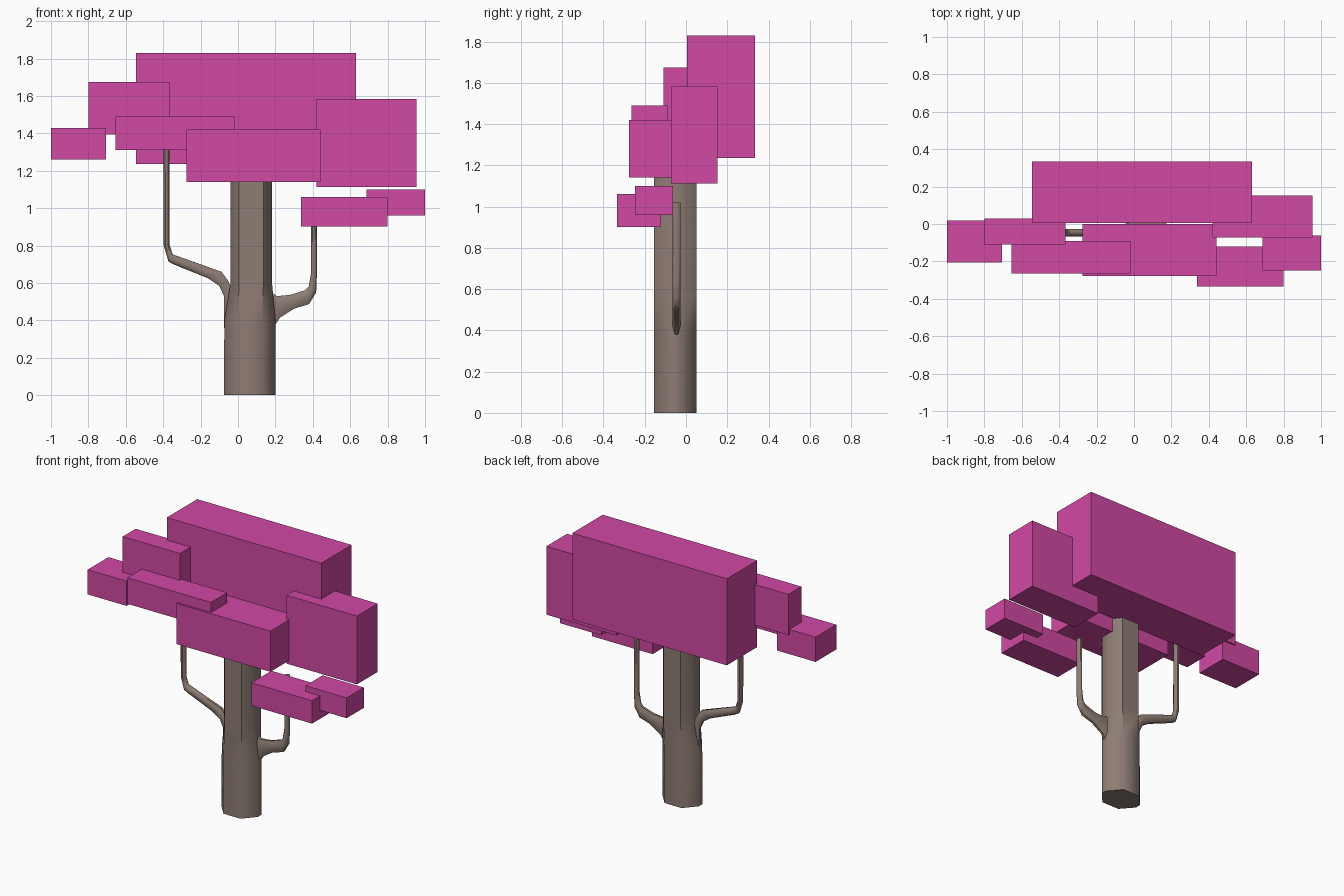
import bpy, bmesh, math

if "Cube" in bpy.data.objects:
    bpy.data.objects.remove(bpy.data.objects["Cube"])


def material(name, color):
    m = bpy.data.materials.new(name)
    m.diffuse_color = color
    m.use_nodes = True
    m.node_tree.nodes["Principled BSDF"].inputs["Base Color"].default_value = m.diffuse_color
    return m


bark = material("bark", (0.27, 0.205, 0.175, 1))
leaf = material("leaf", (0.64, 0.065, 0.37, 1))


def loft(name, rings):
    """Skin a list of equal-length point rings into a capped, smooth-edged tube."""
    bm = bmesh.new()
    loops = [[bm.verts.new(p) for p in ring] for ring in rings]
    n = len(loops[0])
    for a, b in zip(loops, loops[1:]):
        for i in range(n):
            j = (i + 1) % n
            bm.faces.new((a[i], a[j], b[j], b[i]))
    bm.faces.new(loops[0])
    bm.faces.new(loops[-1])
    bmesh.ops.recalc_face_normals(bm, faces=bm.faces)
    mesh = bpy.data.meshes.new(name)
    bm.to_mesh(mesh)
    bm.free()
    ob = bpy.data.objects.new(name, mesh)
    bpy.context.collection.objects.link(ob)
    mesh.materials.append(bark)
    bpy.ops.object.select_all(action='DESELECT')
    ob.select_set(True)
    bpy.context.view_layer.objects.active = ob
    bpy.ops.object.shade_smooth_by_angle(angle=math.radians(50))


def trunk_ring(z, x0, x1, side):
    """Eight-sided section: broad front and back, narrow ridges at the sides."""
    y, d = -0.052, 0.103
    c, h = (x0 + x1) / 2, 0.065
    return [(x0, y - side, z), (c - h, y - d, z), (c + h, y - d, z), (x1, y - side, z),
            (x1, y + side, z), (c + h, y + d, z), (c - h, y + d, z), (x0, y + side, z)]


def branch_ring(outer, inner, depth=0.02, y=-0.046):
    """Eight-sided section spanning the outer and inner contour points."""
    ring = []
    k = 1 / math.cos(math.pi / 8)
    for i in range(8):
        a = (i + 0.5) * math.pi / 4
        t = 0.5 + 0.5 * k * math.cos(a)
        ring.append((inner[0] + (outer[0] - inner[0]) * t,
                     y + depth * k * math.sin(a),
                     inner[1] + (outer[1] - inner[1]) * t))
    return ring


# Trunk with a flared lower half
loft("trunk", [trunk_ring(0, -0.075, 0.2, 0.02), trunk_ring(0.4, -0.073, 0.2, 0.02),
               trunk_ring(0.6, -0.04, 0.182, 0.043), trunk_ring(1.3, -0.04, 0.18, 0.043)])

# Branches: (outer contour, inner contour) in the x-z plane
left = [((-0.073, 0.30), (0.0, 0.30)), ((-0.075, 0.53), (-0.02, 0.54)),
        ((-0.10, 0.585), (-0.052, 0.61)), ((-0.16, 0.625), (-0.088, 0.66)),
        ((-0.345, 0.70), (-0.335, 0.748)), ((-0.372, 0.715), (-0.35, 0.755)),
        ((-0.397, 0.80), (-0.365, 0.80)), ((-0.40, 1.42), (-0.365, 1.42))]
right = [((0.14, 0.33), (0.14, 0.57)), ((0.205, 0.385), (0.195, 0.54)),
         ((0.225, 0.415), (0.21, 0.53)), ((0.30, 0.463), (0.28, 0.537)),
         ((0.38, 0.487), (0.36, 0.562)), ((0.418, 0.55), (0.378, 0.58)),
         ((0.422, 0.65), (0.39, 0.65)), ((0.422, 1.02), (0.39, 1.02))]
for name, pairs in (("left_branch", left), ("right_branch", right)):
    loft(name, [branch_ring(o, i) for o, i in pairs])

# Foliage blocks: x range, y range, z range
blocks = {
    "crown_block": (-0.545, 0.63, 0.005, 0.335, 1.235, 1.83),
    "upper_left_block": (-0.80, -0.365, -0.11, 0.03, 1.395, 1.675),
    "far_left_block": (-1.0, -0.705, -0.205, 0.02, 1.26, 1.43),
    "front_left_block": (-0.655, -0.02, -0.265, -0.09, 1.31, 1.49),
    "front_centre_block": (-0.275, 0.44, -0.277, 0.0, 1.14, 1.42),
    "right_block": (0.42, 0.955, -0.072, 0.153, 1.113, 1.583),
    "lower_right_block": (0.338, 0.798, -0.335, -0.12, 0.902, 1.06),
    "far_right_block": (0.687, 1.0, -0.248, -0.062, 0.96, 1.10),
}
for name, (x0, x1, y0, y1, z0, z1) in blocks.items():
    bpy.ops.mesh.primitive_cube_add(
        size=1, location=((x0 + x1) / 2, (y0 + y1) / 2, (z0 + z1) / 2))
    ob = bpy.context.object
    ob.name = name
    ob.scale = (x1 - x0, y1 - y0, z1 - z0)
    ob.data.materials.append(leaf)
